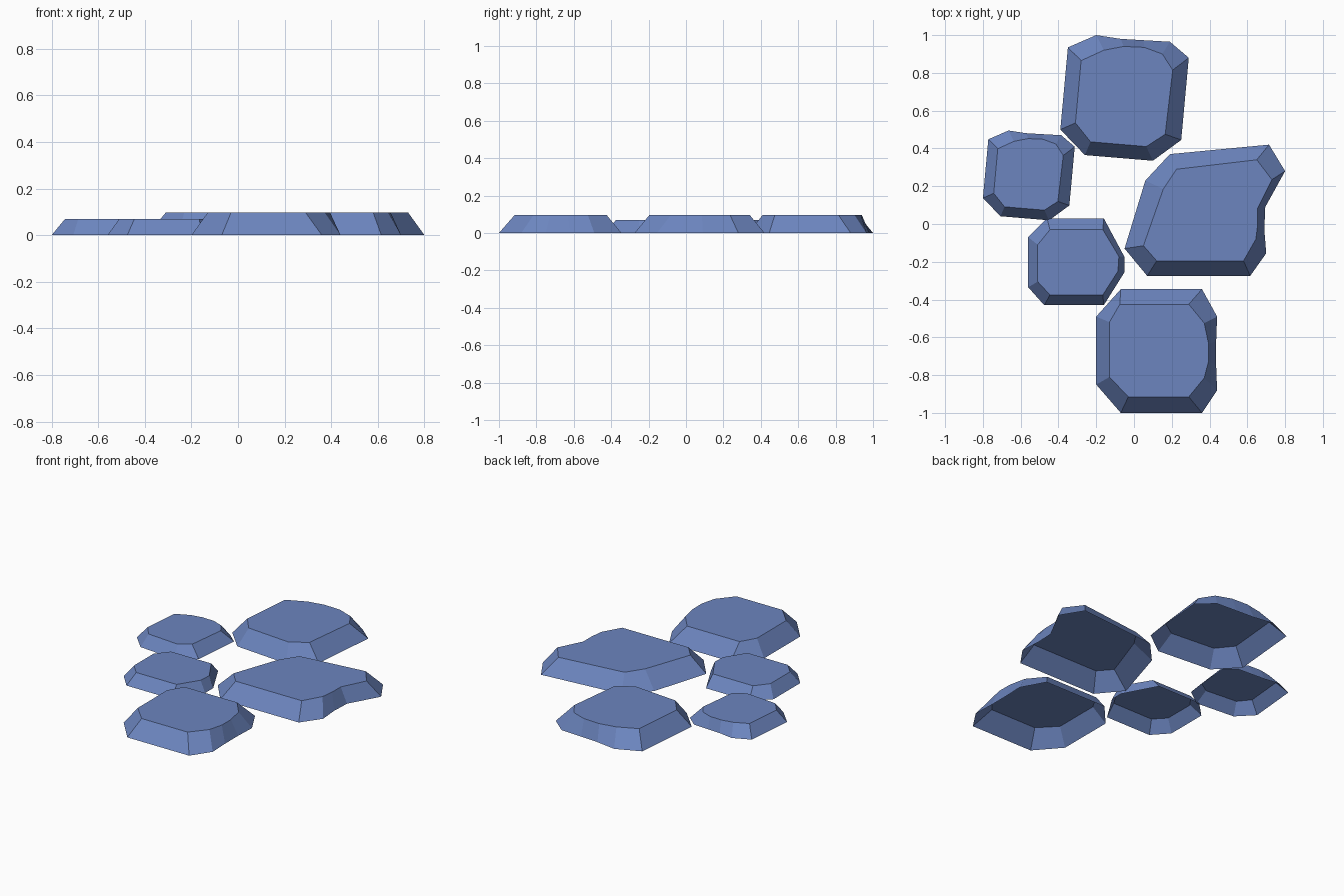
import bpy, bmesh

stone_blue = bpy.data.materials.new("stone blue")
stone_blue.diffuse_color = (0.15, 0.235, 0.52, 1)


def stone(name, rim, top, height, scale=1.0, shift=(0, 0)):
    """Loft from ground outline to flat top outline; underside stays open."""
    bm = bmesh.new()

    def loop(points, z):
        return [bm.verts.new((x * scale + shift[0], y * scale + shift[1], z))
                for x, y in points]

    low, high = loop(rim, 0), loop(top, height)
    n = len(low)
    for i in range(n):
        j = (i + 1) % n
        bm.faces.new((low[j], low[i], high[i], high[j]))
    bm.faces.new(high[::-1])
    bm.normal_update()
    mesh = bpy.data.meshes.new(name)
    bm.to_mesh(mesh)
    bm.free()
    mesh.materials.append(stone_blue)
    obj = bpy.data.objects.new(name, mesh)
    bpy.context.collection.objects.link(obj)


# Outlines run clockwise seen from above
# Back stone, and a smaller copy on the left
rim = [(-.35, .935), (-.20, 1.0), (-.07, .98), (.05, .973), (.19, .965),
       (.29, .88), (.25, .445), (.10, .335), (-.26, .365), (-.39, .50)]
top = [(-.28, .865), (-.16, .92), (-.055, .94), (.055, .935), (.15, .90),
       (.205, .815), (.165, .475), (.065, .41), (-.23, .435), (-.31, .535)]
stone("back_stone", rim, top, 0.097)
stone("left_stone", rim, top, 0.069, 0.715, (-.521, -.22))

# Front stone
rim = [(-.07, -.345), (.36, -.345), (.44, -.49), (.435, -.62), (.435, -.75),
       (.44, -.88), (.36, -1.0), (-.07, -1.0), (-.20, -.85), (-.20, -.49)]
top = [(-.075, -.425), (.29, -.425), (.372, -.525), (.395, -.635), (.395, -.725),
       (.372, -.815), (.29, -.915), (-.03, -.915), (-.13, -.81), (-.13, -.52)]
stone("front_stone", rim, top, 0.097)

# Small stone in the middle left
rim = [(-.46, .03), (-.16, .03), (-.05, -.175), (-.05, -.255),
       (-.16, -.43), (-.475, -.43), (-.56, -.335), (-.56, -.07)]
top = [(-.445, -.03), (-.165, -.03), (-.08, -.172), (-.085, -.25),
       (-.165, -.375), (-.445, -.375), (-.51, -.305), (-.51, -.11)]
stone("middle_left_stone", rim, top, 0.069)

# Large irregular stone on the right
rim = [(.19, .37), (.715, .42), (.80, .28), (.695, .09), (.69, -.03),
       (.70, -.155), (.615, -.275), (.07, -.275), (-.05, -.13), (.06, .23)]
top = [(.225, .29), (.65, .34), (.73, .235), (.655, .085), (.655, 0),
       (.645, -.08), (.58, -.195), (.12, -.195), (.05, -.115), (.155, .185)]
stone("right_stone", rim, top, 0.097)
